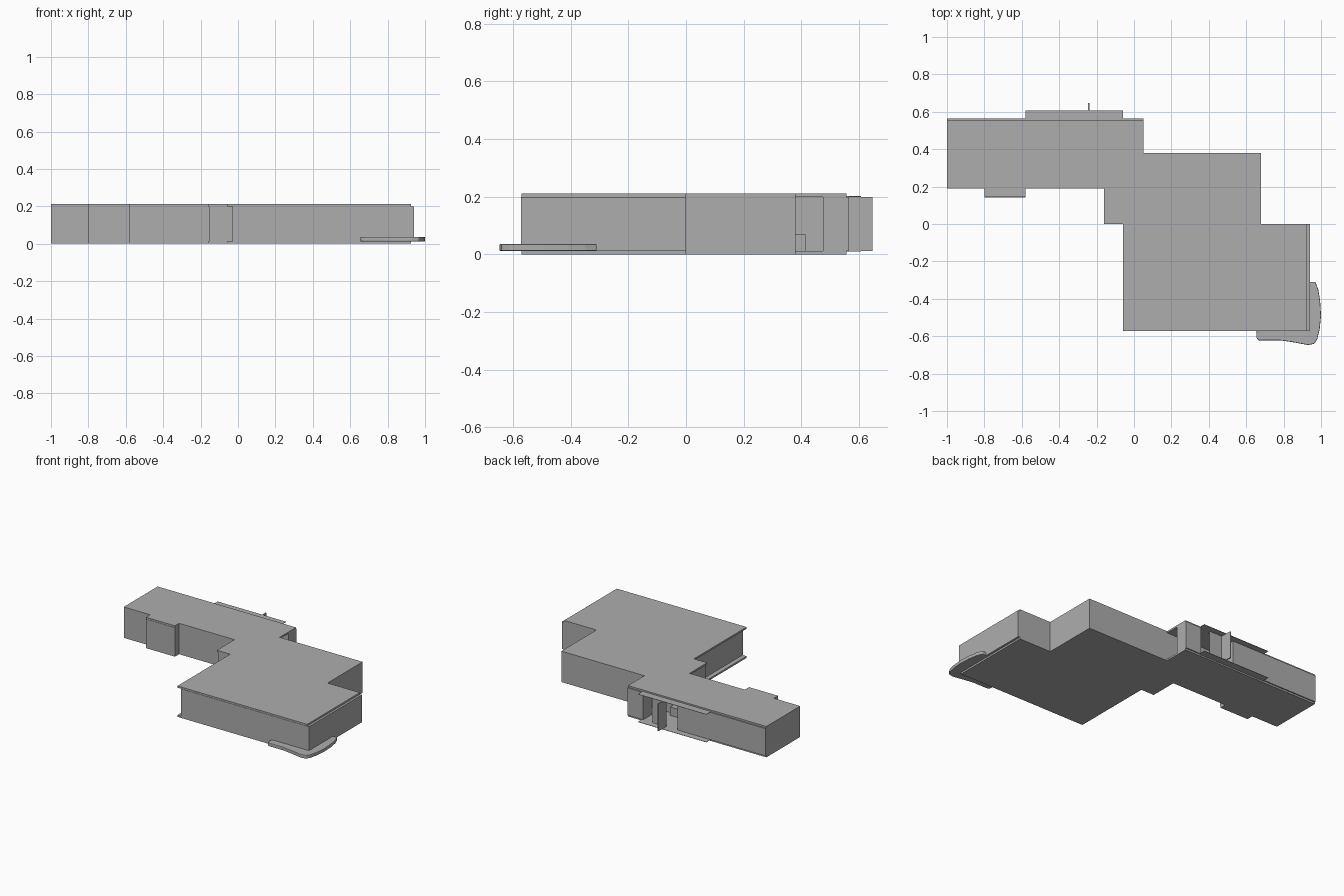
import bpy
import bmesh

if "Cube" in bpy.data.objects:
    bpy.data.objects.remove(bpy.data.objects["Cube"])

grey = bpy.data.materials.new("plain_grey")
grey.use_nodes = True
tone = (0.42, 0.42, 0.42, 1)
grey.diffuse_color = tone
grey.node_tree.nodes["Principled BSDF"].inputs["Base Color"].default_value = tone


def prism(name, outline, low, high):
    """Extrude a flat outline between two heights."""
    bm = bmesh.new()
    base = bm.faces.new([bm.verts.new((x, y, low)) for x, y in outline])
    top = bmesh.ops.extrude_face_region(bm, geom=[base])["geom"]
    verts = [v for v in top if isinstance(v, bmesh.types.BMVert)]
    bmesh.ops.translate(bm, verts=verts, vec=(0, 0, high - low))
    bmesh.ops.recalc_face_normals(bm, faces=bm.faces)
    mesh = bpy.data.meshes.new(name)
    bm.to_mesh(mesh)
    bm.free()
    mesh.materials.append(grey)
    obj = bpy.data.objects.new(name, mesh)
    bpy.context.collection.objects.link(obj)
    return obj


def box(name, x0, x1, y0, y1, low, high):
    return prism(name, [(x0, y0), (x1, y0), (x1, y1), (x0, y1)], low, high)


FLOOR, CEILING, TOP = 0.012, 0.2, 0.212

# Floor and roof slabs share one stepped outline
slab = [(-1, 0.557), (0.05, 0.557), (0.05, 0.38), (0.68, 0.38), (0.68, 0),
        (0.925, 0), (0.925, -0.571), (-0.06, -0.571), (-0.06, 0), (-0.16, 0),
        (-0.16, 0.19), (-0.58, 0.19), (-0.58, 0.145), (-0.8, 0.145),
        (-0.8, 0.19), (-1, 0.19)]
prism("floor_slab", slab, 0, FLOOR)
prism("roof_slab", slab, CEILING, TOP)

# Walls of the wing and the hall
box("wing_walls", -1, -0.33, 0.19, 0.565, FLOOR, CEILING)
box("wing_bay", -0.8, -0.58, 0.143, 0.2, FLOOR, CEILING)
box("link_walls", -0.34, 0.05, 0.19, 0.38, FLOOR, CEILING)
box("corner_walls", -0.155, 0.0, 0.005, 0.2, FLOOR, CEILING)
prism("hall_walls", [(-0.03, -0.573), (0.94, -0.573), (0.94, 0), (0.68, 0),
                     (0.68, 0.38), (-0.03, 0.38)], FLOOR, CEILING)

# Recessed entrance with a closed door and an open one
box("entrance_plate", -0.58, -0.06, 0.4, 0.608, FLOOR - 0.002, FLOOR)
box("canopy_plate", -0.58, -0.06, 0.4, 0.608, CEILING, CEILING + 0.002)
box("entrance_pier", -0.07, 0.05, 0.475, 0.565, FLOOR, CEILING)
box("closed_door", -0.24, -0.14, 0.558, 0.565, FLOOR, CEILING)
box("open_door", -0.245, -0.238, 0.563, 0.648, FLOOR, CEILING)
box("entrance_bench", -0.24, -0.17, 0.38, 0.415, FLOOR, 0.07)

# Rounded kerb around the hall corner
kerb = prism("corner_kerb", [
    (0.655, -0.56), (0.655, -0.61), (0.665, -0.622), (0.78, -0.622),
    (0.85, -0.632), (0.93, -0.647), (0.965, -0.64), (0.98, -0.615),
    (0.993, -0.56), (1, -0.49), (0.995, -0.41), (0.985, -0.35),
    (0.97, -0.31), (0.93, -0.31)], FLOOR, 0.036)
bevel = kerb.modifiers.new("soft_edge", "BEVEL")
bevel.width = 0.004
bevel.segments = 2
bevel.limit_method = "ANGLE"
